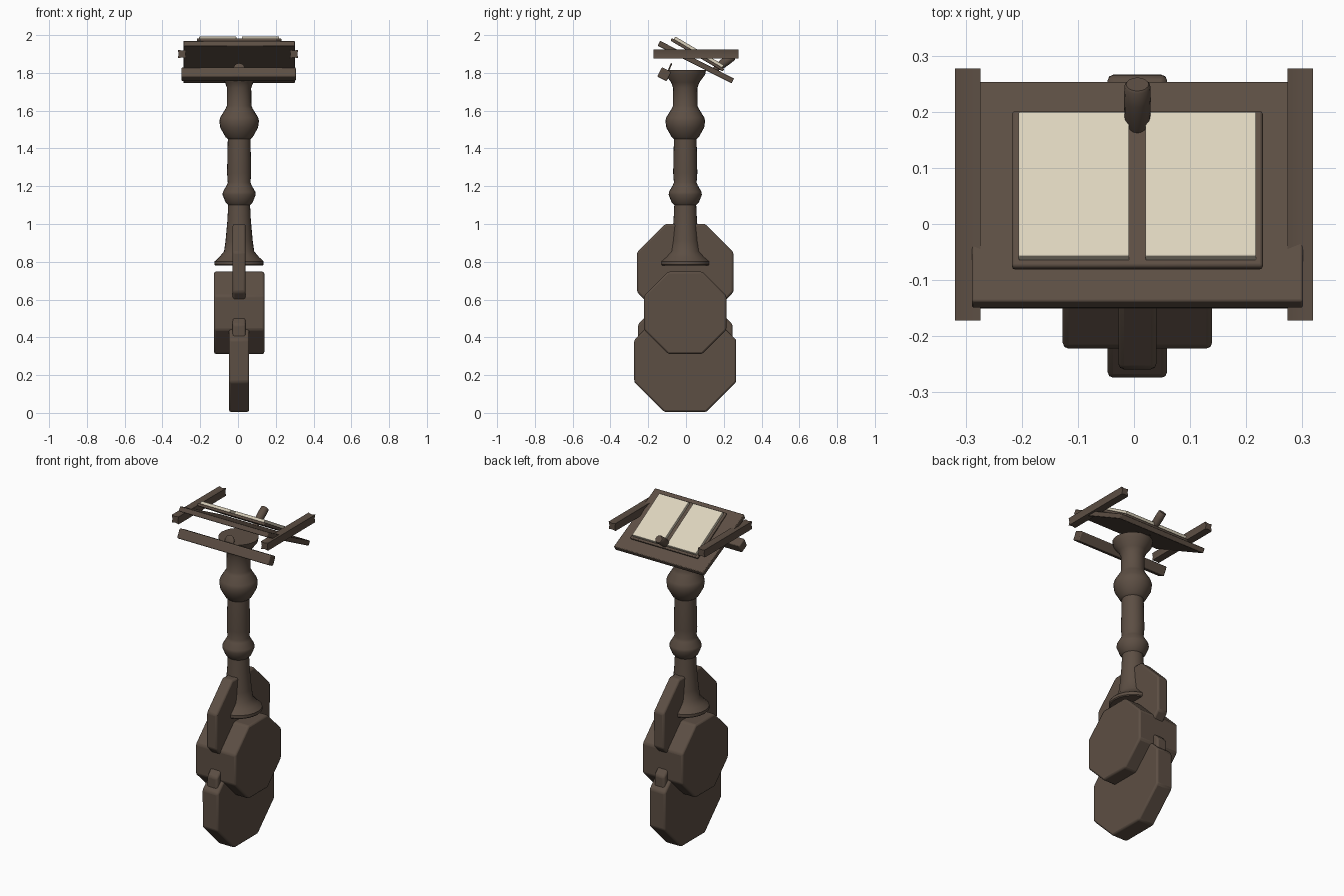
import bpy, bmesh
from math import radians, pi, cos, sin
from mathutils import Matrix

cube = bpy.data.objects.get("Cube")
if cube:
    bpy.data.objects.remove(cube, do_unlink=True)

CX = 0.006  # axis of the stand


def material(name, rgb):
    m = bpy.data.materials.new(name)
    m.use_nodes = True
    m.diffuse_color = (*rgb, 1)
    m.node_tree.nodes["Principled BSDF"].inputs["Base Color"].default_value = (*rgb, 1)
    m.node_tree.nodes["Principled BSDF"].inputs["Roughness"].default_value = 0.8
    return m


wood = material("dark wood", (0.108, 0.077, 0.057))
paper = material("cream paper", (0.72, 0.65, 0.51))


def finish(name, bm, mat, loc=(0, 0, 0), tilt=0, bevel=0):
    bmesh.ops.recalc_face_normals(bm, faces=bm.faces)
    mesh = bpy.data.meshes.new(name)
    bm.to_mesh(mesh)
    bm.free()
    mesh.materials.append(mat)
    ob = bpy.data.objects.new(name, mesh)
    bpy.context.collection.objects.link(ob)
    ob.location = loc
    ob.rotation_euler.x = radians(tilt)
    if bevel:
        mod = ob.modifiers.new("soft edges", 'BEVEL')
        mod.width = bevel
        mod.segments = 2
    bpy.ops.object.select_all(action='DESELECT')
    ob.select_set(True)
    bpy.context.view_layer.objects.active = ob
    bpy.ops.object.shade_smooth_by_angle(angle=radians(35))
    return ob


def box(name, size, loc, tilt=0, mat=wood, bevel=0.004):
    bm = bmesh.new()
    bmesh.ops.create_cube(bm, size=1)
    bmesh.ops.scale(bm, vec=size, verts=bm.verts)
    return finish(name, bm, mat, loc, tilt, bevel)


def octagon_plate(name, half, thickness, z):
    # regular octagon standing in the side plane
    bm = bmesh.new()
    r = half / cos(pi / 8)
    bmesh.ops.create_cone(bm, cap_ends=True, segments=8, radius1=r, radius2=r,
                          depth=thickness)
    bmesh.ops.rotate(bm, verts=bm.verts, matrix=Matrix.Rotation(pi / 8, 3, 'Z'))
    bmesh.ops.rotate(bm, verts=bm.verts, matrix=Matrix.Rotation(pi / 2, 3, 'Y'))
    return finish(name, bm, wood, (CX, -0.004, z), 0, 0.01)


def lathe(name, profile, loc, tilt=0, segments=24):
    bm = bmesh.new()
    rings = [[bm.verts.new((r * cos(2 * pi * i / segments),
                            r * sin(2 * pi * i / segments), z))
              for i in range(segments)] for r, z in profile]
    for a, b in zip(rings, rings[1:]):
        for i in range(segments):
            j = (i + 1) % segments
            bm.faces.new((a[i], a[j], b[j], b[i]))
    bm.faces.new(rings[0])
    bm.faces.new(rings[-1])
    return finish(name, bm, wood, loc, tilt)


# Foot: overlapping octagonal slabs
octagon_plate("lower_foot_plate", 0.27, 0.106, 0.275)
octagon_plate("inner_foot_plate", 0.25, 0.068, 0.365)
octagon_plate("middle_foot_block", 0.218, 0.266, 0.53)
octagon_plate("upper_foot_plate", 0.255, 0.068, 0.745)

# Turned column with two bulges and a flared head
lathe("column", [
    (0.125, 0.78), (0.13, 0.785), (0.13, 0.802), (0.105, 0.825), (0.08, 0.855),
    (0.072, 0.91), (0.062, 1.02), (0.058, 1.1), (0.072, 1.115), (0.088, 1.155),
    (0.086, 1.17), (0.066, 1.205), (0.06, 1.22), (0.064, 1.27), (0.06, 1.45),
    (0.072, 1.46), (0.1, 1.51), (0.105, 1.545), (0.1, 1.565), (0.072, 1.61),
    (0.065, 1.625), (0.064, 1.72), (0.075, 1.75), (0.105, 1.79), (0.11, 1.815),
], (CX, -0.004, 0))

# Tilted desk
box("desk_board", (0.59, 0.44, 0.029), (CX, 0.052, 1.857), -27)
box("book_ledge", (0.606, 0.056, 0.056), (0.003, -0.115, 1.793), -27, bevel=0.006)
lathe("ledge_disc", [(0.026, -0.004), (0.03, -0.002), (0.03, 0.002), (0.026, 0.004)],
      (CX, -0.088, 1.823), 67)

# Fluted side rails
for side, name in ((1, "left_rail"), (-1, "right_rail")):
    bm = bmesh.new()
    ring = []
    for i in range(8):
        r = 0.032 if i % 2 else 0.018
        ring.append(bm.verts.new((r * cos(i * pi / 4), -0.172, r * sin(i * pi / 4))))
    face = bm.faces.new(ring)
    out = bmesh.ops.extrude_face_region(bm, geom=[face])["geom"]
    bmesh.ops.translate(bm, vec=(0, 0.449, 0),
                        verts=[v for v in out if isinstance(v, bmesh.types.BMVert)])
    finish(name, bm, wood, (side * 0.296, 0, 1.9))

# Open book: cover with two page blocks
TILT = -30.5
normal = Matrix.Rotation(radians(TILT), 3, 'X').col[2]
box("book_cover", (0.447, 0.322, 0.016), (CX, 0.06, 1.896), TILT, bevel=0.005)
for name, x in (("left_pages", 0.119), ("right_pages", -0.107)):
    box(name, (0.197, 0.298, 0.02), (x, 0.06 + normal.y * 0.014, 1.896 + normal.z * 0.014),
        TILT, paper, 0.002)

# Adjusting peg at the low edge
lathe("desk_peg", [(0.012, -0.02), (0.013, 0), (0.017, 0.03), (0.023, 0.05), (0.024, 0.09),
                   (0.023, 0.12), (0.02, 0.124)], (CX, 0.15, 1.815), -53, 16)
